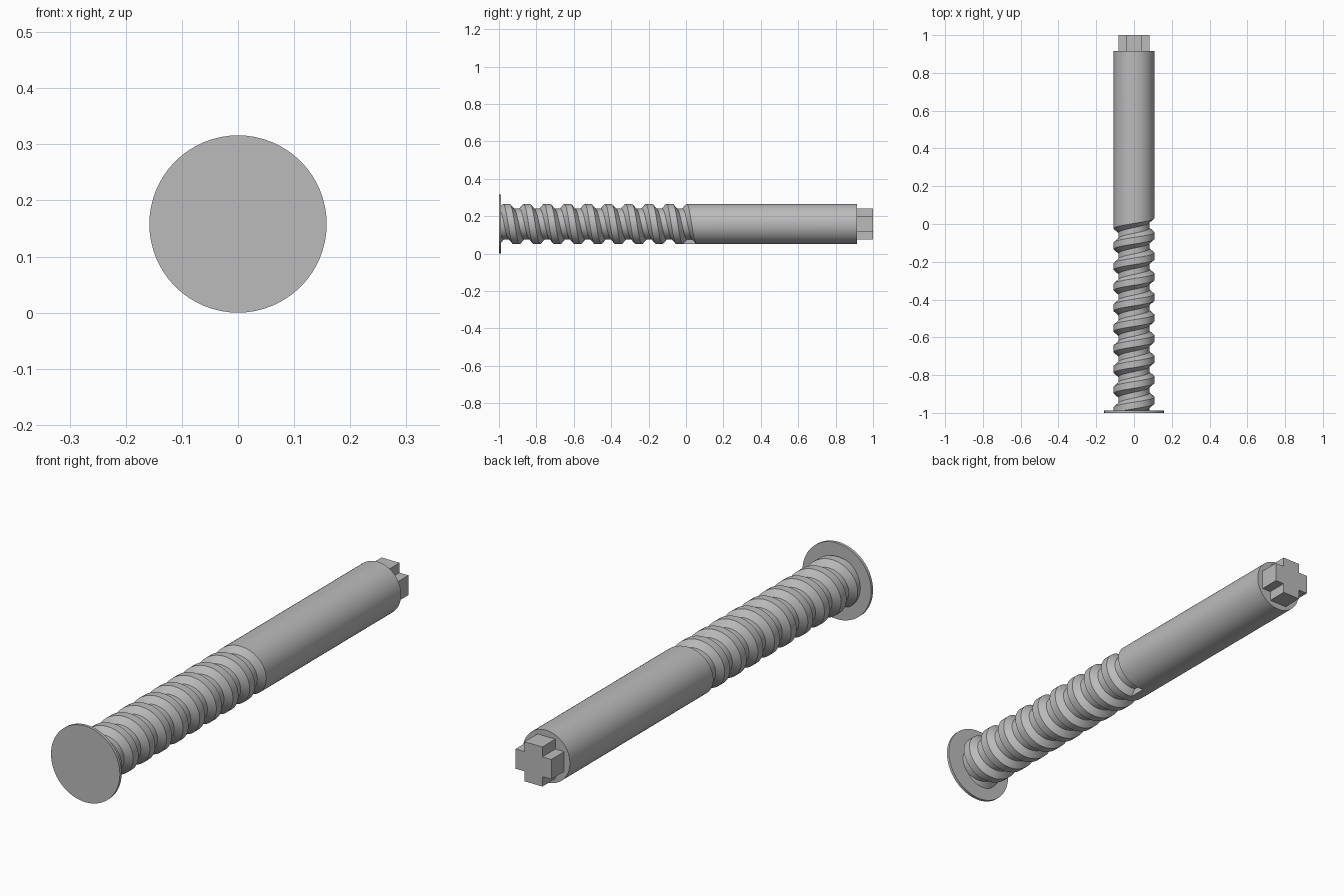
import bpy
import bmesh
from math import sin, cos, pi, radians
from mathutils import Matrix, Vector

cube = bpy.data.objects.get("Cube")
if cube:
    bpy.data.objects.remove(cube, do_unlink=True)

AXIS_Z = 0.158      # height of the long axis
OUTER, ROOT = 0.108, 0.082
PITCH, TURNS, SEG = 0.109, 11, 64
SHAFT_START, SHAFT_END = 0.003, 0.915
FLANGE_BACK = -0.988

grey = bpy.data.materials.new("plain grey")
grey.use_nodes = True
colour = (0.5, 0.5, 0.5, 1)
grey.diffuse_color = colour
grey.node_tree.nodes["Principled BSDF"].inputs["Base Color"].default_value = colour


def finish(bm, name, smooth=True):
    bmesh.ops.recalc_face_normals(bm, faces=bm.faces[:])
    mesh = bpy.data.meshes.new(name)
    bm.to_mesh(mesh)
    bm.free()
    mesh.materials.append(grey)
    obj = bpy.data.objects.new(name, mesh)
    bpy.context.collection.objects.link(obj)
    if smooth:
        bpy.ops.object.select_all(action='DESELECT')
        obj.select_set(True)
        bpy.context.view_layer.objects.active = obj
        bpy.ops.object.shade_smooth_by_angle(angle=radians(30))
    return obj


def around(angle, radius, y):
    return Vector((radius * sin(angle), y, AXIS_Z + radius * cos(angle)))


# Threaded shank: groove profile swept along a right-handed helix
groove = [(0, OUTER), (-0.022, ROOT), (-0.052, ROOT), (-0.074, OUTER), (-PITCH, OUTER)]
bm = bmesh.new()
rows = []
for i in range(TURNS * SEG + 1):
    a = pi + 2 * pi * (i / SEG - TURNS)
    y = SHAFT_START + PITCH * a / (2 * pi)
    rows.append([bm.verts.new(around(a, r, y + dy)) for dy, r in groove])
for low, high in zip(rows, rows[1:]):
    for j in range(len(groove) - 1):
        bm.faces.new((low[j], low[j + 1], high[j + 1], high[j]))
bm.faces.new(rows[-1][:4])      # flat end of the groove

# Plain shaft, starting at the helical edge of the last turn
ends = []
for i in range(SEG + 1):
    a = -pi + 2 * pi * i / SEG
    ends.append(bm.verts.new(around(a, OUTER, SHAFT_END)))
last_turn = rows[-SEG - 1:]
for i in range(SEG):
    bm.faces.new((last_turn[i][0], last_turn[i + 1][0], ends[i + 1], ends[i]))
bm.faces.new(ends[:-1] + [ends[-1]])
bmesh.ops.remove_doubles(bm, verts=bm.verts[:], dist=0.0001)
bmesh.ops.bisect_plane(bm, geom=bm.verts[:] + bm.edges[:] + bm.faces[:],
                       plane_co=(0, FLANGE_BACK - 0.002, 0), plane_no=(0, -1, 0),
                       clear_outer=True)
finish(bm, "threaded_shank")

# Thin round flange at the front
bm = bmesh.new()
depth = FLANGE_BACK + 1
bmesh.ops.create_cone(bm, cap_ends=True, segments=SEG, radius1=0.158, radius2=0.158, depth=depth,
                      matrix=Matrix.Translation((0, -1 + depth / 2, AXIS_Z))
                      @ Matrix.Rotation(pi / 2, 4, 'X'))
finish(bm, "front_flange")

# Cross-shaped drive at the back: one notch outline turned four times
bm = bmesh.new()
LONG, HALF = 0.082, 0.041
outline = []
for k in range(4):
    turn = Matrix.Rotation(k * pi / 2, 3, 'Y')
    for x, z in ((-HALF, LONG), (HALF, LONG), (HALF, HALF)):
        outline.append(turn @ Vector((x, 0, z)) + Vector((0, SHAFT_END, AXIS_Z)))
face = bm.faces.new([bm.verts.new(p) for p in outline])
extruded = bmesh.ops.extrude_face_region(bm, geom=[face], use_keep_orig=True)
moved = [v for v in extruded["geom"] if isinstance(v, bmesh.types.BMVert)]
bmesh.ops.translate(bm, verts=moved, vec=(0, 1 - SHAFT_END, 0))
finish(bm, "cross_drive", smooth=False)
